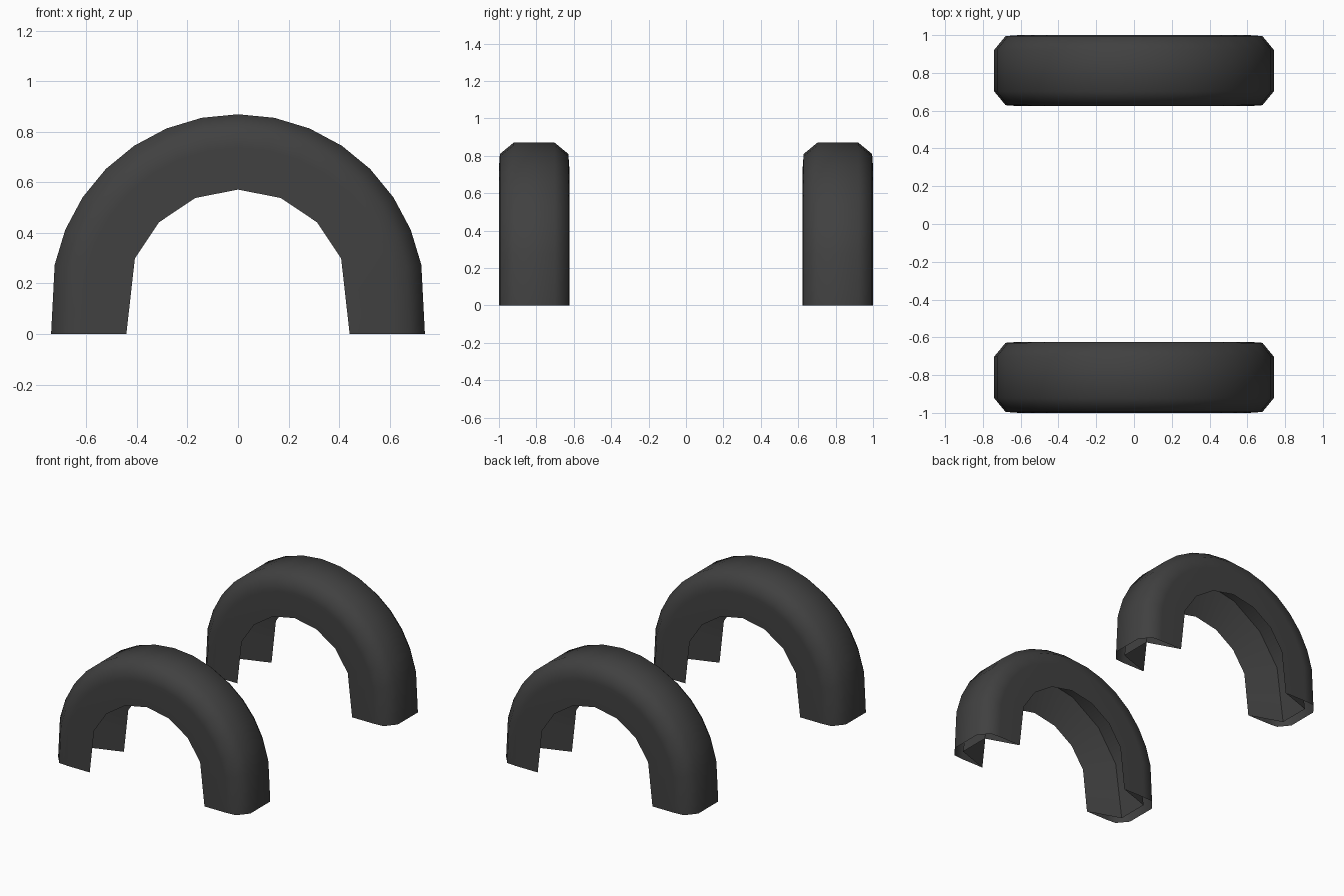
import bpy, bmesh, math

if "Cube" in bpy.data.objects:
    bpy.data.objects.remove(bpy.data.objects["Cube"])

rubber = bpy.data.materials.new("dark_grey")
rubber.diffuse_color = (0.052, 0.052, 0.052, 1)
rubber.use_nodes = True
rubber.node_tree.nodes["Principled BSDF"].inputs["Base Color"].default_value = rubber.diffuse_color

CENTRE_Z = 0.13
SEGMENTS = 16
# closed cross-section: (radius, sideways offset, coarse ring with half the segments)
HALF = [(0.74, 0.11, False), (0.68, 0.183, False), (0.61, 0.188, False),
        (0.442, 0.188, True), (0.67, 0.11, True)]
PROFILE = HALF + [(r, -y, c) for r, y, c in reversed(HALF)]


def arch_point(radius, station):
    a = math.pi * station / SEGMENTS
    z = 0 if station in (0, SEGMENTS) else CENTRE_Z + radius * math.sin(a)
    return radius * math.cos(a), z


def ring_point(radius, station, coarse):
    if coarse and station % 2:
        x0, z0 = arch_point(radius, station - 1)
        x1, z1 = arch_point(radius, station + 1)
        return (x0 + x1) / 2, (z0 + z1) / 2
    return arch_point(radius, station)


def make_fender(name, y_centre):
    bm = bmesh.new()
    rows = []
    for s in range(SEGMENTS + 1):
        row = []
        for r, y, coarse in PROFILE:
            x, z = ring_point(r, s, coarse)
            row.append(bm.verts.new((x, y_centre + y, z)))
        rows.append(row)
    n = len(PROFILE)
    # hollow shell, open at the two feet
    for a, b in zip(rows, rows[1:]):
        for i in range(n):
            j = (i + 1) % n
            bm.faces.new((a[i], a[j], b[j], b[i]))
    bmesh.ops.recalc_face_normals(bm, faces=bm.faces[:])
    me = bpy.data.meshes.new(name)
    bm.to_mesh(me)
    bm.free()
    me.materials.append(rubber)
    ob = bpy.data.objects.new(name, me)
    bpy.context.collection.objects.link(ob)
    bpy.ops.object.select_all(action='DESELECT')
    ob.select_set(True)
    bpy.context.view_layer.objects.active = ob
    bpy.ops.object.shade_smooth_by_angle(angle=math.radians(55))


make_fender("front_fender", -0.812)
make_fender("back_fender", 0.812)
